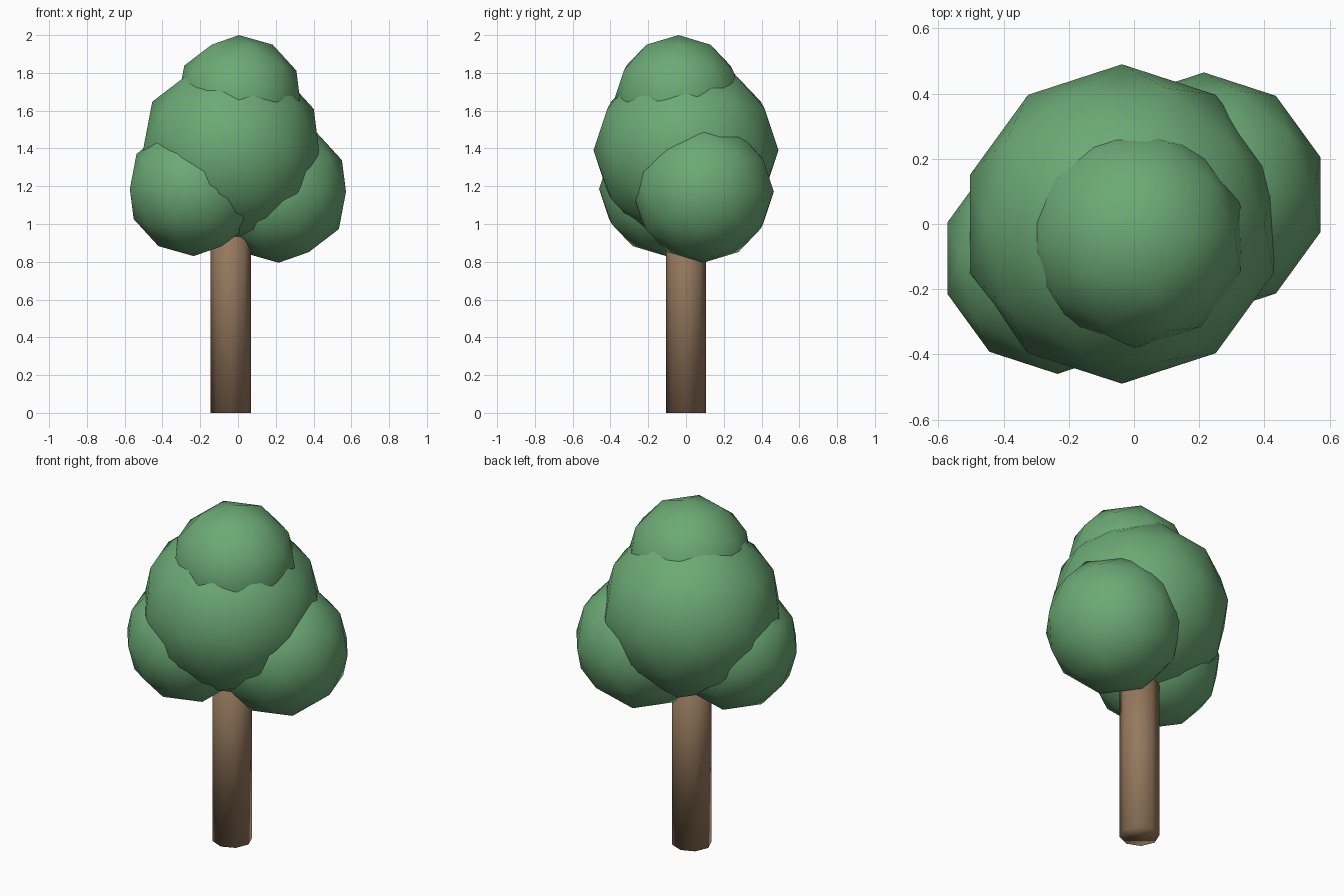
import bpy

if "Cube" in bpy.data.objects:
    bpy.data.objects.remove(bpy.data.objects["Cube"])


def material(name, color):
    mat = bpy.data.materials.new(name)
    mat.diffuse_color = color
    mat.use_nodes = True
    mat.node_tree.nodes["Principled BSDF"].inputs["Base Color"].default_value = mat.diffuse_color
    return mat


def finish(name, mat):
    obj = bpy.context.object
    obj.name = name
    obj.data.materials.append(mat)
    bpy.ops.object.shade_smooth()


bark = material("bark", (0.30, 0.19, 0.11, 1))
leaf = material("leaf", (0.15, 0.40, 0.18, 1))

# Eight-sided trunk, running up into the foliage
trunk_top = 1.2
bpy.ops.mesh.primitive_cylinder_add(vertices=8, radius=0.107, depth=trunk_top,
                                    location=(-0.038, 0, trunk_top / 2))
finish("trunk", bark)

# Foliage clumps: name, radius, centre
clumps = [
    ("foliage_main", 0.49, (-0.037, 0.0, 1.39)),
    ("foliage_right", 0.375, (0.215, 0.09, 1.17)),
    ("foliage_left", 0.355, (-0.235, -0.105, 1.185)),
    ("foliage_top", 0.34, (0.005, -0.04, 1.66)),
]
for name, radius, centre in clumps:
    bpy.ops.mesh.primitive_ico_sphere_add(subdivisions=2, radius=radius,
                                          location=centre)
    finish(name, leaf)
